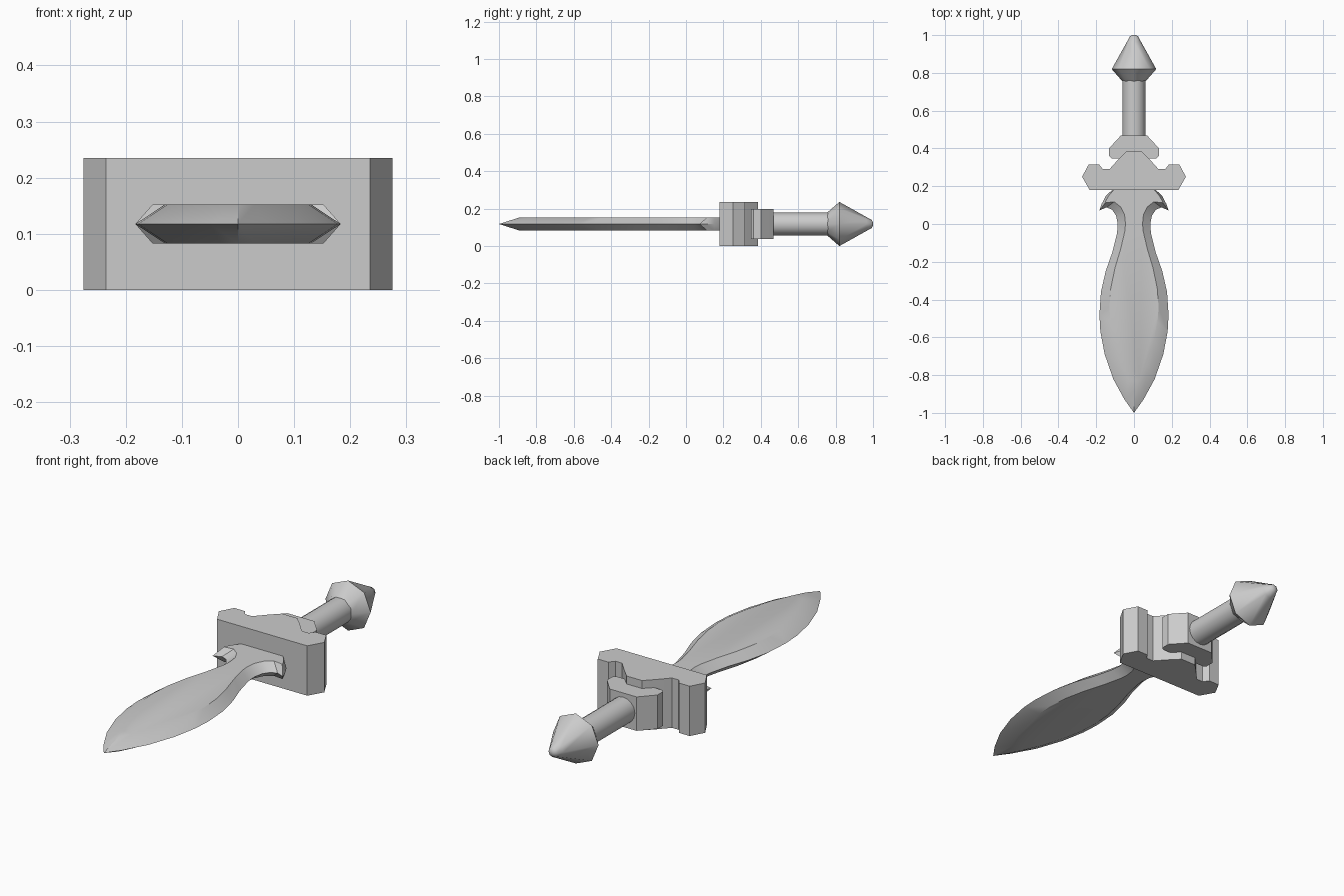
import bpy, bmesh, math

cube = bpy.data.objects.get("Cube")
if cube:
    bpy.data.objects.remove(cube, do_unlink=True)

MID = 0.1175  # height of the sword's centre plane

grey = bpy.data.materials.new("plain grey")
grey.use_nodes = True
colour = (0.6, 0.6, 0.6, 1)
grey.diffuse_color = colour
grey.node_tree.nodes["Principled BSDF"].inputs["Base Color"].default_value = colour


def finish(name, bm, angle):
    """Turn a bmesh into a shaded object."""
    bmesh.ops.recalc_face_normals(bm, faces=bm.faces)
    mesh = bpy.data.meshes.new(name)
    bm.to_mesh(mesh)
    bm.free()
    mesh.materials.append(grey)
    obj = bpy.data.objects.new(name, mesh)
    bpy.context.collection.objects.link(obj)
    bpy.ops.object.select_all(action='DESELECT')
    obj.select_set(True)
    bpy.context.view_layer.objects.active = obj
    bpy.ops.object.shade_smooth_by_angle(angle=math.radians(angle))
    return obj


def mirrored(half):
    """Close a half outline by mirroring it across x = 0."""
    return half + [(-x, y) for x, y in reversed(half) if x > 0]


def bridge(bm, a, b):
    for i in range(len(a)):
        j = (i + 1) % len(a)
        bm.faces.new((a[i], a[j], b[j], b[i]))


def loop(bm, outline, z):
    return [bm.verts.new((x, y, z)) for x, y in outline]


def slab(name, half, half_height):
    """Extrude a mirrored outline evenly about the centre plane."""
    bm = bmesh.new()
    low, high = (loop(bm, mirrored(half), MID + s * half_height) for s in (-1, 1))
    bridge(bm, low, high)
    bm.faces.new(low)
    bm.faces.new(high)
    return finish(name, bm, 30)


def turned(name, profile, sides, angle):
    """Revolve (radius, y) points around the sword's long axis."""
    bm = bmesh.new()
    rings = []
    for r, y in profile:
        rings.append([bm.verts.new((r * math.cos(t), y, MID + r * math.sin(t)))
                      for t in (2 * math.pi * i / sides for i in range(sides))])
    for a, b in zip(rings, rings[1:]):
        bridge(bm, a, b)
    bm.faces.new(rings[0])
    bm.faces.new(rings[-1])
    return finish(name, bm, angle)


# Blade: cutting edge on the centre plane, flats bevelled in from it
edge = [(0, -1), (.05, -.93), (.11, -.82), (.155, -.69), (.178, -.57), (.183, -.48),
        (.175, -.36), (.15, -.25), (.115, -.15), (.09, -.05), (.086, 0), (.095, .045),
        (.115, .075), (.145, .088), (.183, .072), (.172, .105), (.148, .15), (.105, .19)]
flat = [(0, -.89), (.03, -.83), (.07, -.74), (.105, -.62), (.125, -.52), (.13, -.44),
        (.123, -.34), (.1, -.23), (.07, -.13), (.049, -.04), (.045, 0), (.05, .05),
        (.07, .09), (.105, .118), (.152, .112), (.15, .122), (.132, .152), (.1, .19)]
bm = bmesh.new()
rim = loop(bm, mirrored(edge), MID)
for side in (-1, 1):
    face = loop(bm, mirrored(flat), MID + side * 0.035)
    bridge(bm, rim, face)
    bm.faces.new(face)
finish("blade", bm, 30)

# Crossguard and the collar behind it
slab("crossguard", [(.235, .18), (.275, .25), (.24, .315), (.185, .315), (.165, .29),
                    (.13, .29), (.085, .34), (.04, .385)], 0.1175)
slab("collar", [(.07, .348), (.12, .348), (.132, .36), (.132, .4), (.105, .43),
                (.07, .468)], 0.08)

# Grip and pointed pommel
turned("grip", [(.061, .45), (.061, .765)], 16, 30)
turned("pommel", [(.061, .755), (.118, .82), (.037, .965), (.022, .993), (.008, 1)], 8, 50)
